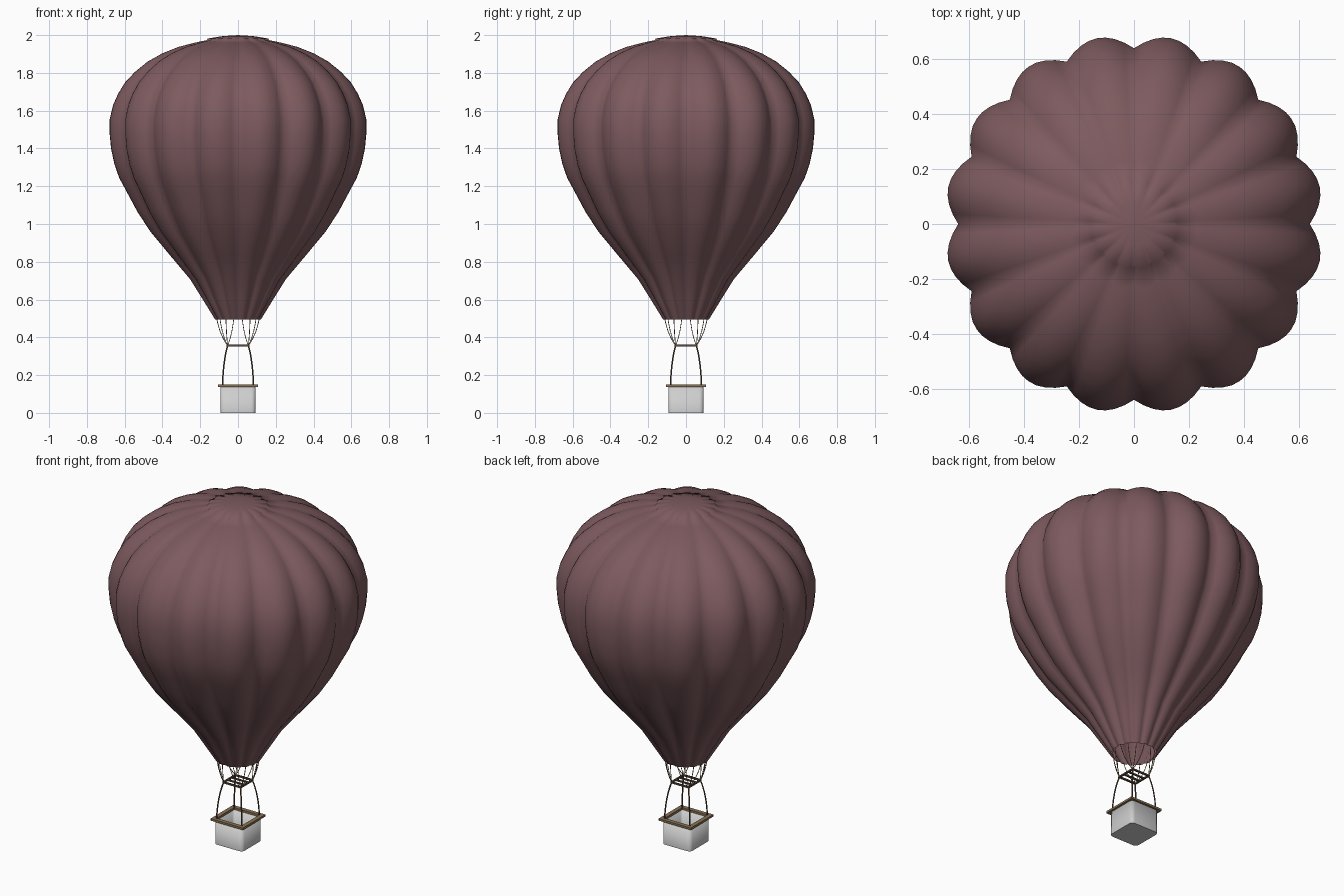
import bpy, bmesh, math
from mathutils import Vector

if "Cube" in bpy.data.objects:
    bpy.data.objects.remove(bpy.data.objects["Cube"])


def material(name, rgb):
    m = bpy.data.materials.new(name)
    m.diffuse_color = (*rgb, 1)
    m.use_nodes = True
    m.node_tree.nodes["Principled BSDF"].inputs["Base Color"].default_value = m.diffuse_color
    return m


MAUVE = material("mauve fabric", (0.205, 0.103, 0.113))
GREY = material("grey basket", (0.62, 0.62, 0.62))
TAN = material("tan trim", (0.25, 0.17, 0.085))
BROWN = material("dark brown frame", (0.10, 0.065, 0.045))


def finish(name, bm, mat, angle=None):
    bmesh.ops.recalc_face_normals(bm, faces=bm.faces)
    me = bpy.data.meshes.new(name)
    bm.to_mesh(me)
    bm.free()
    me.materials.append(mat)
    ob = bpy.data.objects.new(name, me)
    bpy.context.collection.objects.link(ob)
    if angle:
        bpy.context.view_layer.objects.active = ob
        ob.select_set(True)
        bpy.ops.object.shade_smooth_by_angle(angle=math.radians(angle))
        ob.select_set(False)
    return ob


def add_box(bm, centre, size):
    vs = bmesh.ops.create_cube(bm, size=1)["verts"]
    for v in vs:
        v.co = Vector(c + s * k for c, s, k in zip(centre, size, v.co))
    return vs


def square_frame(bm, outer, width, z, height):
    # four bars meeting at the corners
    mid = outer - width / 2
    for s in (-1, 1):
        add_box(bm, (0, s * mid, z), (2 * outer, width, height))
        add_box(bm, (s * mid, 0, z), (width, 2 * (outer - width), height))


def ropes(name, paths, radius, mat):
    cu = bpy.data.curves.new(name, "CURVE")
    cu.dimensions = "3D"
    cu.bevel_depth = radius
    cu.bevel_resolution = 1
    cu.use_fill_caps = True
    for a, b, c in paths:
        sp = cu.splines.new("POLY")
        sp.points.add(8)
        for i, p in enumerate(sp.points):
            t = i / 8
            q = (1 - t) ** 2 * Vector(a) + 2 * t * (1 - t) * Vector(b) + t * t * Vector(c)
            p.co = (*q, 1)
    cu.materials.append(mat)
    ob = bpy.data.objects.new(name, cu)
    bpy.context.collection.objects.link(ob)


# Envelope: 16 bulging gores swept up a silhouette profile
LOBES, SEG = 16, 8
profile = [(0.122, 0.495), (0.187, 0.6), (0.254, 0.707), (0.362, 0.835), (0.466, 0.96),
           (0.535, 1.065), (0.593, 1.173), (0.632, 1.245), (0.657, 1.317), (0.675, 1.4),
           (0.682, 1.475), (0.682, 1.555), (0.664, 1.63), (0.637, 1.69), (0.6, 1.75),
           (0.548, 1.805), (0.48, 1.86), (0.405, 1.902), (0.318, 1.937), (0.235, 1.959),
           (0.166, 1.973), (0.16, 1.982), (0.08, 1.995)]
bm = bmesh.new()
rings = []
for sil, z in profile:
    r = sil / 1.065
    ring = []
    for k in range(LOBES):
        a0, a1 = (2 * math.pi * (k + d) / LOBES for d in (0, 1))
        p0 = Vector((math.cos(a0), math.sin(a0), 0)) * r
        p1 = Vector((math.cos(a1), math.sin(a1), 0)) * r
        out = (p0 + p1).normalized()
        for j in range(SEG):
            u = j / SEG
            p = p0.lerp(p1, u) + out * r * 0.097 * (1 - (2 * u - 1) ** 2)
            ring.append(bm.verts.new((p.x, p.y, z)))
    rings.append(ring)
n = LOBES * SEG
for lo, hi in zip(rings, rings[1:]):
    for i in range(n):
        bm.faces.new((lo[i], lo[(i + 1) % n], hi[(i + 1) % n], hi[i]))
apex = bm.verts.new((0, 0, 2.0))
for i in range(n):
    bm.faces.new((rings[-1][i], rings[-1][(i + 1) % n], apex))
finish("envelope", bm, MAUVE, 120)

# Basket: open box with rounded upright corners
bm = bmesh.new()
add_box(bm, (0, 0, 0.07), (0.186, 0.186, 0.14))
upright = [e for e in bm.edges if abs(e.verts[0].co.z - e.verts[1].co.z) > 0.1]
bmesh.ops.bevel(bm, geom=upright, offset=0.022, segments=4, profile=0.5, affect="EDGES")
top = [f for f in bm.faces if f.calc_center_median().z > 0.139]
bmesh.ops.delete(bm, geom=top, context="FACES_ONLY")
basket = finish("basket", bm, GREY, 35)
mod = basket.modifiers.new("wall", "SOLIDIFY")
mod.thickness = 0.008
mod.offset = -1

# Basket rim
bm = bmesh.new()
square_frame(bm, 0.105, 0.024, 0.143, 0.012)
finish("basket_rim", bm, TAN)

# Burner frame with two cross bars
bm = bmesh.new()
square_frame(bm, 0.06, 0.009, 0.357, 0.009)
for s in (-1, 1):
    add_box(bm, (0, s * 0.018, 0.357), (0.104, 0.009, 0.008))
finish("burner_frame", bm, BROWN)

# Bowed uprights from the basket corners to the burner frame
corners = [(sx, sy) for sx in (-1, 1) for sy in (-1, 1)]
ropes("basket_uprights",
      [((x * 0.082, y * 0.082, 0.14), (x * 0.079, y * 0.079, 0.27), (x * 0.055, y * 0.055, 0.357))
       for x, y in corners], 0.004, BROWN)

# Suspension lines: four from each frame corner to the mouth
lines = []
for x, y in corners:
    for deg in (11.25, 33.75, 56.25, 78.75):
        c, s = (f(math.radians(deg)) * 0.115 for f in (math.cos, math.sin))
        lines.append(((x * 0.055, y * 0.055, 0.357),
                      (x * (0.3 * 0.055 + 0.7 * c), y * (0.3 * 0.055 + 0.7 * s), 0.41),
                      (x * c, y * s, 0.5)))
ropes("suspension_lines", lines, 0.002, TAN)
